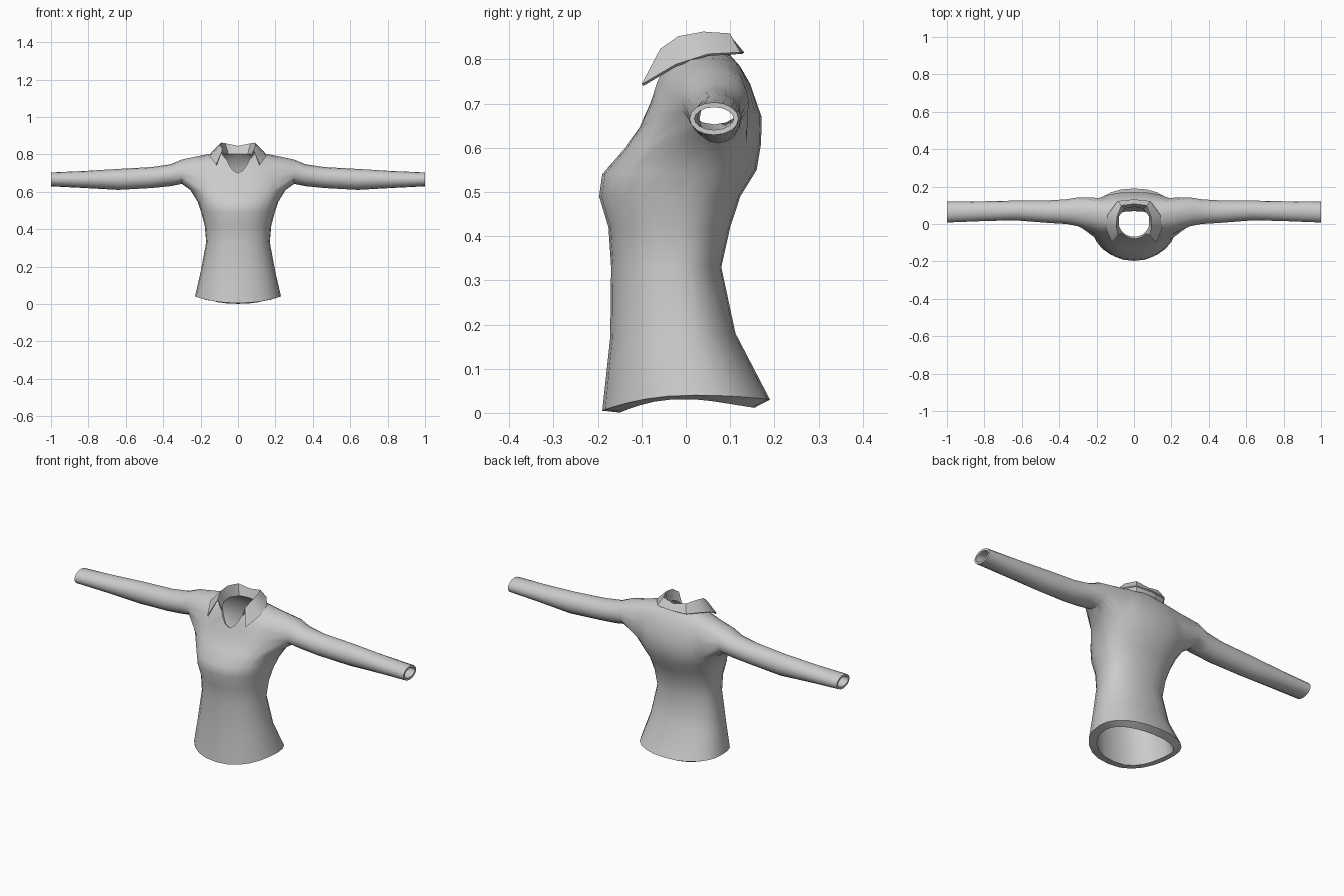
import bpy, bmesh, math

if "Cube" in bpy.data.objects:
    bpy.data.objects.remove(bpy.data.objects["Cube"])

cloth = bpy.data.materials.new("grey cloth")
cloth.diffuse_color = (0.6, 0.6, 0.6, 1)
cloth.use_nodes = True
cloth.node_tree.nodes["Principled BSDF"].inputs["Base Color"].default_value = cloth.diffuse_color


def finish(name, verts, faces, thickness, weight=None):
    """Mirror a right half, give the cloth a thickness and smooth it."""
    me = bpy.data.meshes.new(name)
    me.from_pydata(verts, [], faces)
    me.materials.append(cloth)
    ob = bpy.data.objects.new(name, me)
    bpy.context.collection.objects.link(ob)
    bpy.context.view_layer.objects.active = ob
    ob.select_set(True)
    mir = ob.modifiers.new("mirror", 'MIRROR')
    mir.merge_threshold = 0.001
    sol = ob.modifiers.new("thickness", 'SOLIDIFY')
    sol.thickness = thickness
    sol.offset = -1
    if weight:
        group = ob.vertex_groups.new(name="thick")
        for i, v in enumerate(verts):
            group.add([i], weight(v), 'REPLACE')
        sol.vertex_group = "thick"
    for m in ("mirror", "thickness"):
        bpy.ops.object.modifier_apply(modifier=m)
    bpy.ops.object.shade_smooth_by_angle(angle=math.radians(42))
    ob.select_set(False)
    return ob


# Torso rings: side z, front z, back z, half width, front y, back y, side y, sharpness of the dip
RINGS = [
    (.04, .005, .03, .23, -.19, .19, .02, 2),
    (.17, .17, .18, .20, -.172, .112, -.01, 2),
    (.33, .33, .33, .17, -.17, .08, -.02, 2),
    (.42, .42, .42, .178, -.176, .10, -.01, 2),
    (.49, .49, .49, .197, -.197, .123, 0, 2),
    (.545, .54, .55, .215, -.19, .16, .02, 2),
    (.61, .60, .61, .255, -.138, .17, .045, 2),
    (.71, .645, .67, .255, -.105, .171, .055, 2),
    (.79, .675, .745, .215, -.092, .145, .06, 2),
    (.803, .69, .785, .15, -.085, .122, .05, 2.5),
    (.81, .70, .81, .092, -.078, .10, .03, 4),
]
SEG = 12                      # segments on the right half
ARM_A, ARM_B = 3, 9           # columns of the armhole
ARM_LOW, ARM_HIGH = 6, 8      # rings of the armhole

verts, faces = [], []
for zs, zf, zb, a, yf, yb, yc, k in RINGS:
    for i in range(SEG + 1):
        t = math.radians(-90 + 180 * i / SEG)
        s, c = math.sin(t), max(0, math.cos(t))
        f = abs(s)
        x = a * c ** .9 if 0 < i < SEG else 0
        y = yc + (yf - yc if s < 0 else yb - yc) * f ** .9
        z = zs + ((zf if s < 0 else zb) - zs) * f ** k
        verts.append((x, y, z))


def at(r, i):
    return r * (SEG + 1) + i


for r in range(len(RINGS) - 1):
    for i in range(SEG):
        if ARM_LOW <= r < ARM_HIGH and ARM_A <= i < ARM_B:
            continue
        faces.append((at(r, i), at(r, i + 1), at(r + 1, i + 1), at(r + 1, i)))

# Sleeve grown from the armhole: x, front y, back y, low z, high z
SLEEVE = [
    (.30, -.012, .142, .642, .772),
    (.36, 0, .132, .630, .747),
    (.46, .006, .126, .62, .732),
    (.64, .02, .125, .61, .722),
    (.82, .015, .121, .620, .711),
    (1.0, .008, .119, .629, .703),
]
loop = [at(ARM_LOW, i) for i in range(ARM_A, ARM_B + 1)] + [at(ARM_LOW + 1, ARM_B)]
loop += [at(ARM_HIGH, i) for i in range(ARM_B, ARM_A - 1, -1)] + [at(ARM_LOW + 1, ARM_A)]
n = len(loop)
for x, y0, y1, z0, z1 in SLEEVE:
    start = len(verts)
    for j in range(n):
        t = math.radians(-90) + math.tau * (j - 3) / n
        verts.append((x, (y0 + y1) / 2 + (y1 - y0) / 2 * math.cos(t),
                      (z0 + z1) / 2 + (z1 - z0) / 2 * math.sin(t)))
    ring = list(range(start, start + n))
    for j in range(n):
        k = (j + 1) % n
        faces.append((loop[j], loop[k], ring[k], ring[j]))
    loop = ring

# The hem is thick, the rest of the cloth is thin
finish("shirt_body", verts, faces, .04, lambda v: 1 if v[2] < .1 else .28)

# Collar stations from the back to the front point: neck edge, fold, outer edge
COLLAR = [
    ((0, .098, .80), (0, .108, .838), (0, .126, .812)),
    ((.055, .088, .80), (.068, .098, .852), (.085, .118, .812)),
    ((.088, .04, .80), (.092, .04, .856), (.135, .05, .808)),
    ((.088, -.01, .795), (.096, -.015, .846), (.147, -.02, .785)),
    ((.066, -.052, .77), (.085, -.055, .818), (.113, -.096, .74)),
]
cv = [p for row in COLLAR for p in row]
cf = []
for r in range(len(COLLAR) - 1):
    for c in range(2):
        b = r * 3 + c
        cf.append((b, b + 1, b + 4, b + 3))
finish("collar", cv, cf, .007)
